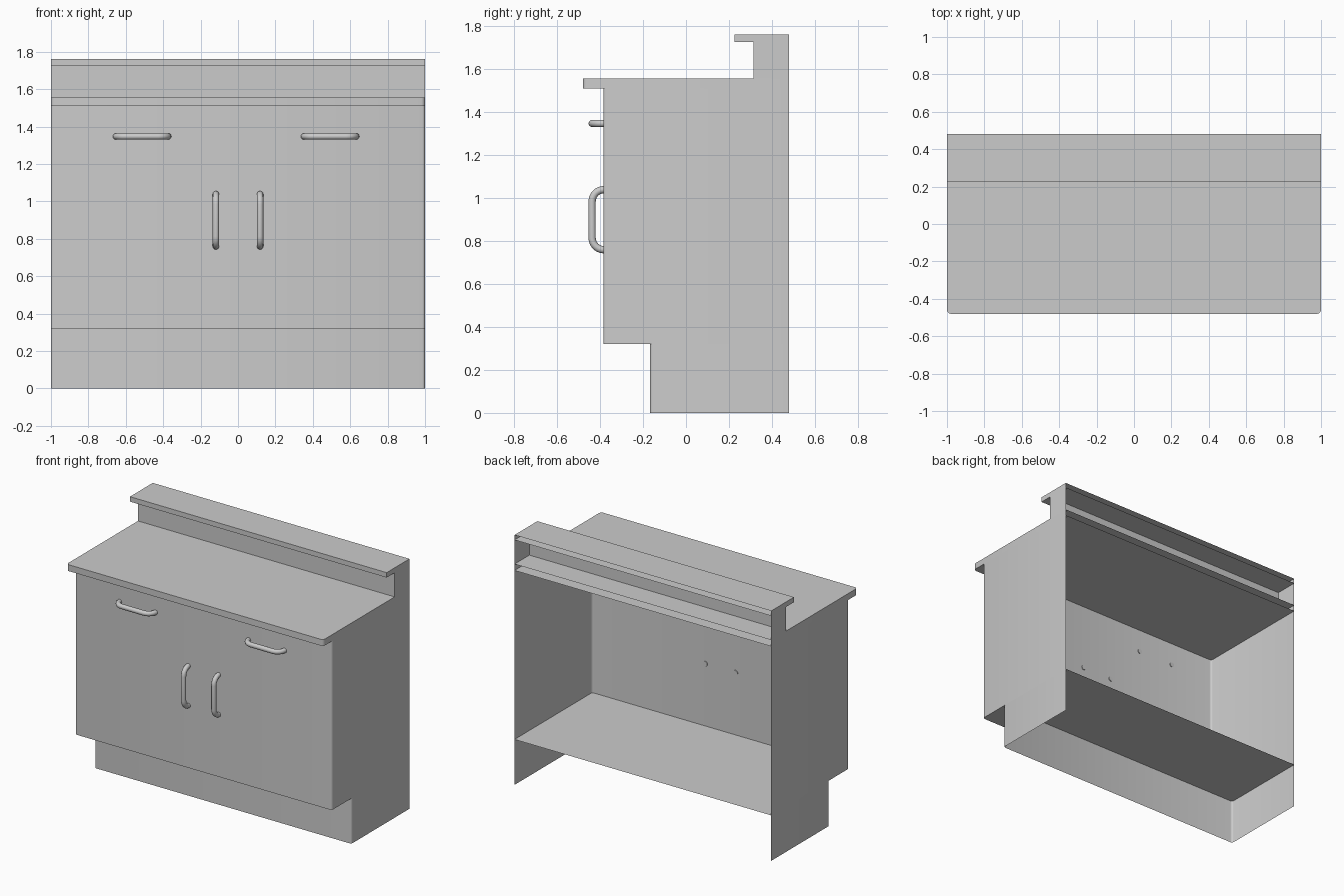
import bpy, bmesh
from math import sin, cos, pi, radians

if "Cube" in bpy.data.objects:
    bpy.data.objects.remove(bpy.data.objects["Cube"])

BACK = 0.48


def finish(ob):
    bpy.ops.object.select_all(action='DESELECT')
    bpy.context.view_layer.objects.active = ob
    ob.select_set(True)
    if ob.type == 'CURVE':
        bpy.ops.object.convert(target='MESH')
    bpy.ops.object.shade_smooth_by_angle(angle=radians(40))


def layer(name, front, z0, z1, r=0.0, top=False, bottom=False):
    """Thin open-backed shell: left, front and right walls plus optional sheets."""
    path = [(-1, BACK)]
    if r:
        for s in (0, 1):                      # rounded front corners
            cx = (1 - r) * (2 * s - 1)
            for i in range(4):
                a = pi + (s + i / 3) * pi / 2
                path.append((cx + r * cos(a), front + r + r * sin(a)))
    else:
        path += [(-1, front), (1, front)]
    path.append((1, BACK))
    bm = bmesh.new()
    lo = [bm.verts.new((x, y, z0)) for x, y in path]
    hi = [bm.verts.new((x, y, z1)) for x, y in path]
    for i in range(len(path) - 1):
        bm.faces.new((lo[i], lo[i + 1], hi[i + 1], hi[i]))
    if top:
        bm.faces.new(hi)
    if bottom:
        bm.faces.new(lo[::-1])
    me = bpy.data.meshes.new(name)
    bm.to_mesh(me)
    bm.free()
    ob = bpy.data.objects.new(name, me)
    bpy.context.collection.objects.link(ob)
    finish(ob)


def handle(name, x, z, vertical):
    """Round bar bent back into the front panel at both ends."""
    half, r, y0, out = 0.14, 0.055, -0.38, -0.437
    pts = [(-half, y0)]
    for s in (0, 1):
        for i in range(7):
            a = pi + (s + i / 6) * pi / 2
            pts.append(((half - r) * (2 * s - 1) + r * cos(a), out + r + r * sin(a)))
    pts.append((half, y0))
    cu = bpy.data.curves.new(name, 'CURVE')
    cu.dimensions = '3D'
    cu.bevel_depth = 0.017
    cu.bevel_resolution = 4
    cu.use_fill_caps = True
    sp = cu.splines.new('POLY')
    sp.points.add(len(pts) - 1)
    for p, (u, y) in zip(sp.points, pts):
        p.co = (x, y, z + u, 1) if vertical else (x + u, y, z, 1)
    ob = bpy.data.objects.new(name, cu)
    bpy.context.collection.objects.link(ob)
    finish(ob)


# Cabinet shells, bottom to top
layer("toe_kick", -0.167, 0.0, 0.32, r=0.015)
layer("cabinet_body", -0.385, 0.32, 1.51, r=0.015, bottom=True)
layer("countertop", -0.48, 1.51, 1.555, r=0.02, top=True, bottom=True)
layer("backsplash", 0.315, 1.555, 1.725)
layer("upper_ledge", 0.226, 1.725, 1.76, top=True, bottom=True)

# Drawer and door handles
handle("drawer_handle_left", -0.513, 1.347, False)
handle("drawer_handle_right", 0.492, 1.347, False)
handle("door_handle_left", -0.118, 0.899, True)
handle("door_handle_right", 0.118, 0.899, True)
